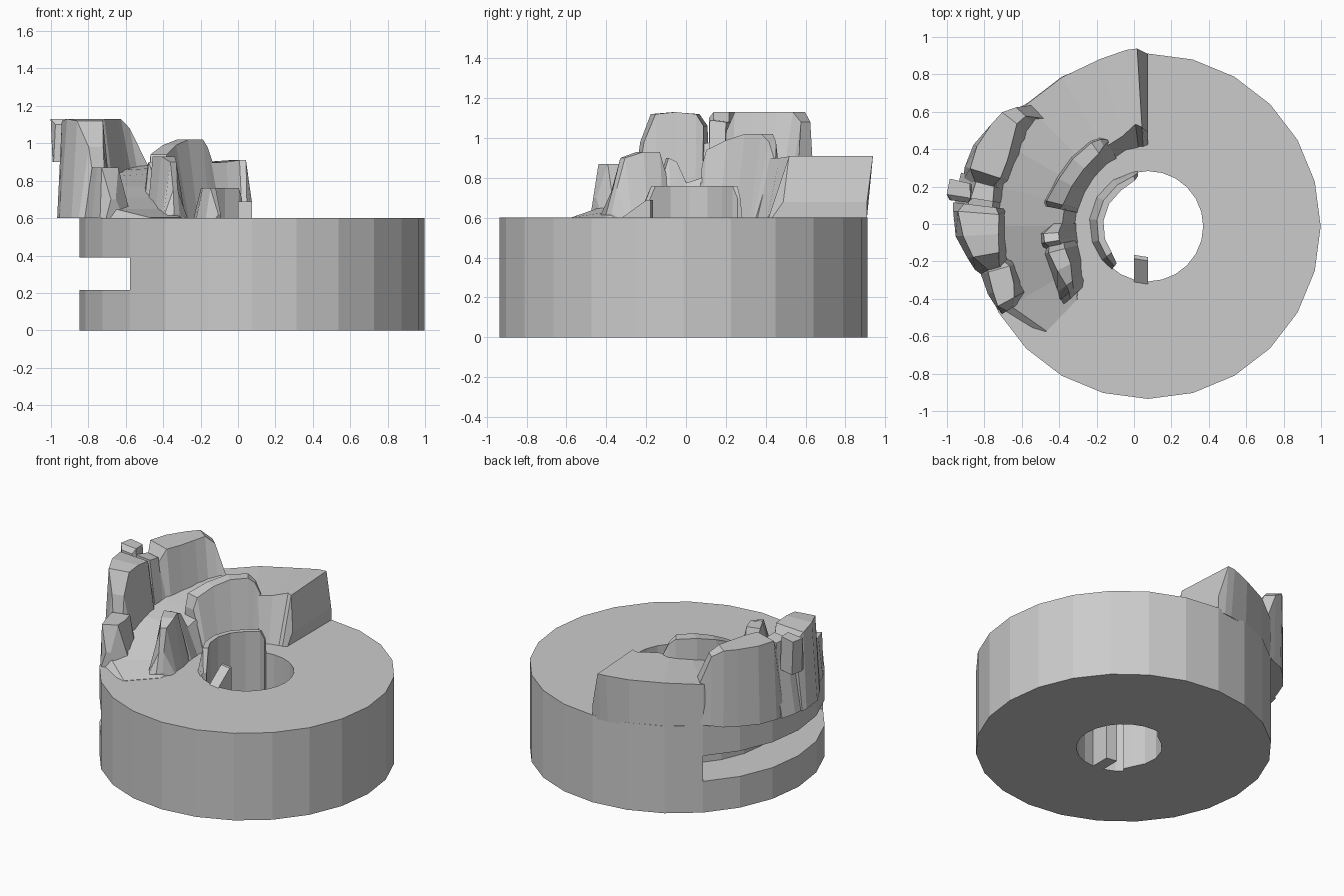
import bpy, bmesh
from math import radians, cos, sin

CX, CY = 0.075, -0.012      # common axis of the disc and all arc-shaped parts


def loft(name, sections, closed=False):
    """Sweep (r, z) profiles around the axis; sections = [(angle, [(r, z)...])]."""
    bm = bmesh.new()
    rings = []
    for a, prof in sections:
        c, s = cos(radians(a)), sin(radians(a))
        rings.append([bm.verts.new((CX + r * c, CY + r * s, z)) for r, z in prof])
    n = len(rings[0])
    for i in range(len(rings) if closed else len(rings) - 1):
        p, q = rings[i], rings[(i + 1) % len(rings)]
        for j in range(n):
            k = (j + 1) % n
            bm.faces.new((p[j], p[k], q[k], q[j]))
    if not closed:
        bm.faces.new(rings[0])
        bm.faces.new(rings[-1])
    bmesh.ops.recalc_face_normals(bm, faces=bm.faces)
    me = bpy.data.meshes.new(name)
    bm.to_mesh(me)
    bm.free()
    ob = bpy.data.objects.new(name, me)
    bpy.context.collection.objects.link(ob)
    return ob


def ridge(name, rows, base=0.6):
    """Rock from rows of (angle, r_in_base, r_in_top, r_out_top, r_out_base, z_top)."""
    return loft(name, [(a, [(b0, base), (t0, z), (t1, z), (b1, base)])
                       for a, b0, t0, t1, b1, z in rows])


# disc with centre hole
disc = loft("disc", [(a, [(0.295, 0), (0.295, 0.6), (0.923, 0.6), (0.923, 0)])
                     for a in range(0, 360, 15)], closed=True)

# side slot
cutter = loft("slot_cutter", [(a, [(0.65, 0.215), (0.65, 0.39), (1.2, 0.39), (1.2, 0.215)])
                              for a in range(135, 226, 15)])
cutter.hide_render = True
cutter.hide_viewport = True
mod = disc.modifiers.new("slot", 'BOOLEAN')
mod.operation = 'DIFFERENCE'
mod.solver = 'EXACT'
mod.object = cutter

# thin wall around the left of the hole
loft("hole_wall", [(a, [(ri, 0), (ri, z), (rt, z), (ro, 0.6), (ro, 0)])
                   for a, ri, rt, ro, z in (
    (101, 0.275, 0.29, 0.30, 0.70), (106, 0.255, 0.28, 0.30, 0.76),
    (127, 0.24, 0.275, 0.31, 0.76), (150, 0.24, 0.275, 0.315, 0.76),
    (173, 0.24, 0.275, 0.315, 0.76), (196, 0.24, 0.275, 0.31, 0.76),
    (216, 0.24, 0.275, 0.305, 0.76), (230, 0.26, 0.28, 0.30, 0.62))])

# key inside the hole, with sloping top
bm = bmesh.new()
side = [(-0.31, 0), (-0.165, 0), (-0.165, 0.69), (-0.185, 0.69), (-0.31, 0.6)]
L = [bm.verts.new((0.0, y, z)) for y, z in side]
R = [bm.verts.new((0.075, y - 0.012, z)) for y, z in side]
bm.faces.new(L)
bm.faces.new(R)
for i in range(5):
    j = (i + 1) % 5
    bm.faces.new((L[i], L[j], R[j], R[i]))
bmesh.ops.recalc_face_normals(bm, faces=bm.faces)
me = bpy.data.meshes.new("key")
bm.to_mesh(me)
bm.free()
bpy.context.collection.objects.link(bpy.data.objects.new("key", me))

# spiral ramp falling from the back cliff to the front left
ridge("ramp", [
    (90, 0.43, 0.50, 0.92, 0.92, 0.68), (93.5, 0.42, 0.53, 0.952, 0.92, 0.91),
    (97, 0.42, 0.55, 0.95, 0.92, 0.91), (106, 0.42, 0.50, 0.93, 0.92, 0.90),
    (120, 0.40, 0.48, 0.92, 0.92, 0.895), (135, 0.39, 0.46, 0.92, 0.92, 0.88),
    (150, 0.385, 0.46, 0.92, 0.92, 0.85), (165, 0.385, 0.46, 0.92, 0.92, 0.81),
    (180, 0.385, 0.46, 0.92, 0.92, 0.77), (195, 0.385, 0.46, 0.90, 0.91, 0.71),
    (210, 0.40, 0.47, 0.85, 0.91, 0.65), (226, 0.48, 0.55, 0.78, 0.82, 0.602)], base=0.58)

# outer rocks
ridge("outer_rock_back", [
    (134, 0.77, 0.80, 0.90, 0.92, 0.88), (138, 0.76, 0.88, 0.95, 0.94, 1.08),
    (142, 0.76, 0.89, 0.99, 0.98, 1.13), (147, 0.76, 0.86, 1.00, 1.00, 1.13),
    (155, 0.76, 0.83, 1.01, 1.03, 1.13), (162, 0.76, 0.83, 1.00, 1.03, 1.13),
    (166, 0.77, 0.86, 0.95, 1.02, 1.02)])
ridge("outer_rock_gap", [
    (164, 0.76, 0.84, 0.95, 1.04, 0.98), (170, 0.76, 0.84, 0.97, 1.04, 0.98),
    (178, 0.76, 0.84, 0.97, 1.04, 0.96)])
ridge("outer_peg", [
    (166.5, 0.97, 0.98, 1.09, 1.08, 1.13), (171, 0.95, 0.96, 1.09, 1.08, 1.13),
    (172.5, 0.97, 0.97, 1.06, 1.07, 1.10)], base=0.9)
ridge("outer_peg_inner", [
    (165.5, 0.77, 0.85, 0.95, 1.0, 1.08), (171, 0.77, 0.84, 0.96, 1.0, 1.09)])
ridge("outer_rock_middle", [
    (173, 0.75, 0.82, 0.99, 1.05, 1.06), (175.5, 0.755, 0.80, 1.02, 1.045, 1.12),
    (183, 0.755, 0.80, 0.99, 1.03, 1.13), (190, 0.755, 0.81, 0.95, 0.98, 1.12),
    (194, 0.75, 0.82, 0.90, 0.955, 0.98), (196, 0.75, 0.82, 0.88, 0.93, 0.80)])
ridge("outer_rock_front", [
    (193, 0.74, 0.80, 0.88, 0.93, 0.80), (196, 0.73, 0.77, 0.89, 0.93, 0.87),
    (203, 0.73, 0.78, 0.90, 0.93, 0.87), (208, 0.73, 0.81, 0.91, 0.92, 0.87),
    (211, 0.80, 0.85, 0.88, 0.91, 0.70)])

# inner rocks
ridge("inner_rock_back", [
    (115, 0.40, 0.50, 0.51, 0.58, 0.90), (119, 0.40, 0.49, 0.53, 0.58, 0.98),
    (124, 0.40, 0.47, 0.54, 0.57, 1.02), (138, 0.39, 0.46, 0.54, 0.57, 1.02),
    (152, 0.385, 0.46, 0.54, 0.57, 0.99), (166, 0.385, 0.47, 0.56, 0.58, 0.94),
    (169, 0.385, 0.48, 0.55, 0.58, 0.86)])
ridge("inner_rock_small", [
    (178, 0.385, 0.46, 0.50, 0.57, 0.77), (184, 0.385, 0.48, 0.56, 0.59, 0.88),
    (189, 0.385, 0.48, 0.56, 0.59, 0.90), (193, 0.385, 0.47, 0.53, 0.58, 0.80)])
ridge("inner_rock_front", [
    (191, 0.39, 0.46, 0.54, 0.58, 0.82), (195, 0.39, 0.46, 0.55, 0.58, 0.93),
    (206, 0.40, 0.46, 0.54, 0.58, 0.93), (216, 0.44, 0.50, 0.54, 0.60, 0.90),
    (220, 0.45, 0.52, 0.55, 0.62, 0.75), (223, 0.48, 0.53, 0.57, 0.62, 0.62)])
